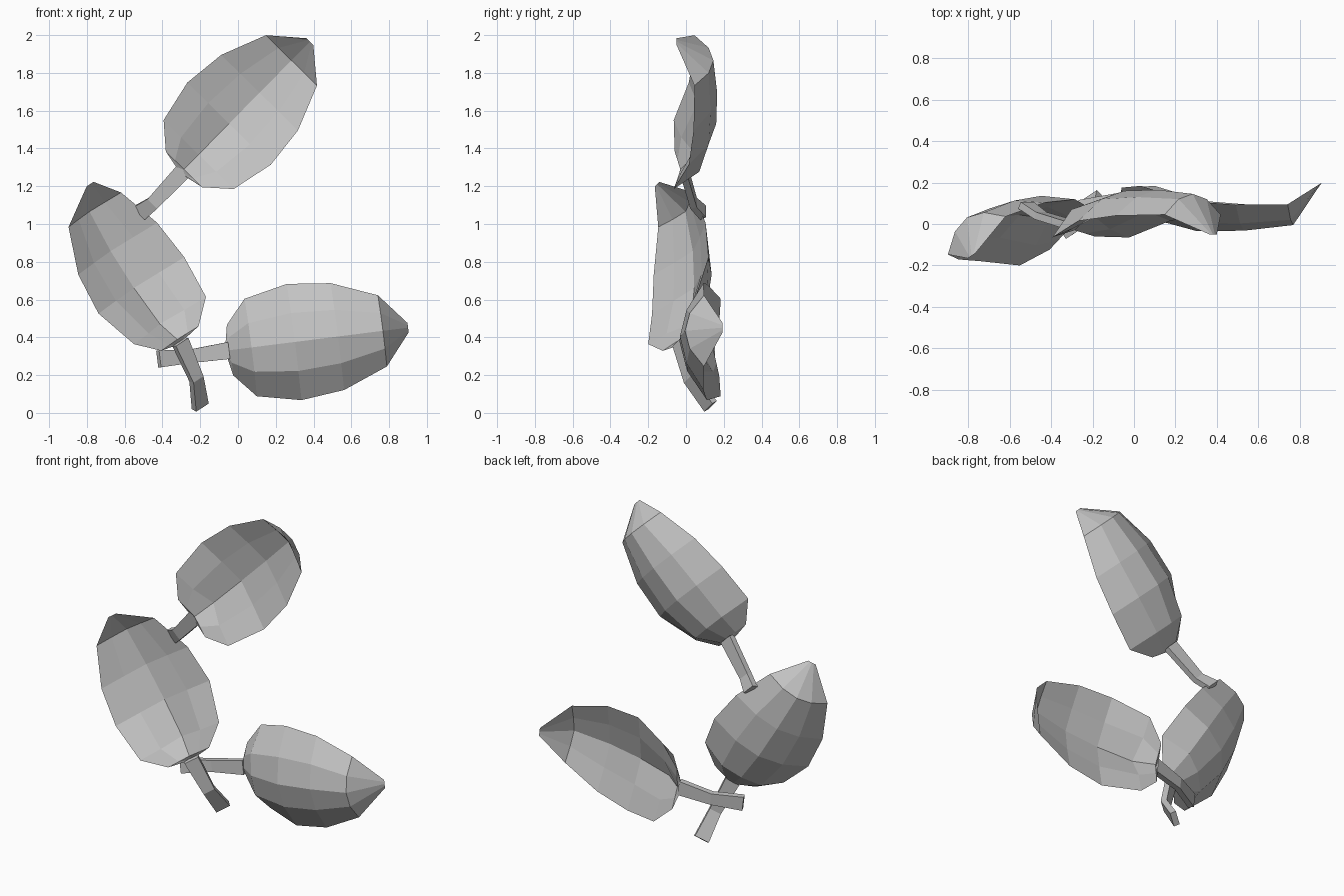
import bpy, bmesh
from mathutils import Vector

cube = bpy.data.objects.get("Cube")
if cube:
    bpy.data.objects.remove(cube, do_unlink=True)

grey = bpy.data.materials.new("plain_grey")
grey.use_nodes = True
colour = (0.55, 0.55, 0.55, 1)
grey.diffuse_color = colour
grey.node_tree.nodes["Principled BSDF"].inputs["Base Color"].default_value = colour

# Leaf cross-sections: distance, half width, edge height,
# then quarter and midrib heights of the domed side and of the hollow side
SECTIONS = [
    (0, .04, -.03, (-.02, -.02), (-.02, -.02)),
    (.02, .135, -.06, (-.02, 0), (-.045, -.03)),
    (.13, .26, -.065, (.07, .09), (-.025, .05)),
    (.36, .31, .015, (.12, .16), (.06, .1)),
    (.59, .285, .04, (.13, .165), (.085, .12)),
    (.83, .19, .045, (.12, .145), (.08, .105)),
    (.97, .025, -.05, (-.05, -.05), (-.05, -.05)),
]


def finish(bm, name):
    bmesh.ops.remove_doubles(bm, verts=bm.verts, dist=0.0005)
    bmesh.ops.recalc_face_normals(bm, faces=bm.faces)
    mesh = bpy.data.meshes.new(name)
    bm.to_mesh(mesh)
    bm.free()
    mesh.materials.append(grey)
    bpy.context.collection.objects.link(bpy.data.objects.new(name, mesh))


def bridge(bm, rows, closed):
    """Join neighbouring rows of vertices with quads."""
    for a, b in zip(rows, rows[1:]):
        count = len(a)
        for i in range(count if closed else count - 1):
            j = (i + 1) % count
            bm.faces.new((a[i], a[j], b[j], b[i]))


def make_leaf(name, origin, along, across):
    """Cupped blade, domed on one side and hollow on the other."""
    along, across = Vector(along).normalized(), Vector(across).normalized()
    normal = along.cross(across)
    bm = bmesh.new()
    for side in (0, 1):
        rows = []
        for dist, half, edge, *sides in SECTIONS:
            quarter, mid = sides[side]
            heights = (edge, quarter, mid, quarter, edge)
            rows.append([bm.verts.new(Vector(origin) + along * dist
                                      + across * half * (i - 2) / 2 + normal * h)
                         for i, h in enumerate(heights)])
        bridge(bm, rows, False)
    finish(bm, name)


def make_stem(name, path, across):
    """Flat four-sided stalk with a bent end, narrower in the middle."""
    across = Vector(across).normalized()
    points = [Vector(p) for p in path]
    bm = bmesh.new()
    rows = []
    for i, p in enumerate(points):
        tangent = points[min(i + 1, len(points) - 1)] - points[max(i - 1, 0)]
        side = across * (.036 if i == 1 else .045)
        thick = tangent.cross(across).normalized() * .018
        rows.append([bm.verts.new(p + a * side + b * thick)
                     for a, b in ((-1, -1), (1, -1), (1, 1), (-1, 1))])
    bridge(bm, rows, True)
    bm.faces.new(rows[0])
    bm.faces.new(rows[-1])
    finish(bm, name)


# Name, leaf origin, growth direction, width direction, stem path
PARTS = [
    ("upper", (-.3, 0, 1.275), (.7, 0, .71), (.71, 0, -.7),
     [(-.285, -.01, 1.285), (-.45, .04, 1.11), (-.52, .09, 1.06)]),
    ("middle", (-.326, -.004, .367), (-.5, -.11, .87), (.73, .48, .48),
     [(-.305, -.035, .375), (-.22, .02, .18), (-.2, .13, .035)]),
    ("lower", (-.06, .115, .33), (.99, .03, .125), (-.125, 0, .99),
     [(-.05, .135, .33), (-.25, .1, .3), (-.42, .02, .285)]),
]
for label, origin, along, across, path in PARTS:
    make_leaf(label + "_leaf", origin, along, across)
    make_stem(label + "_stem", path, across)
